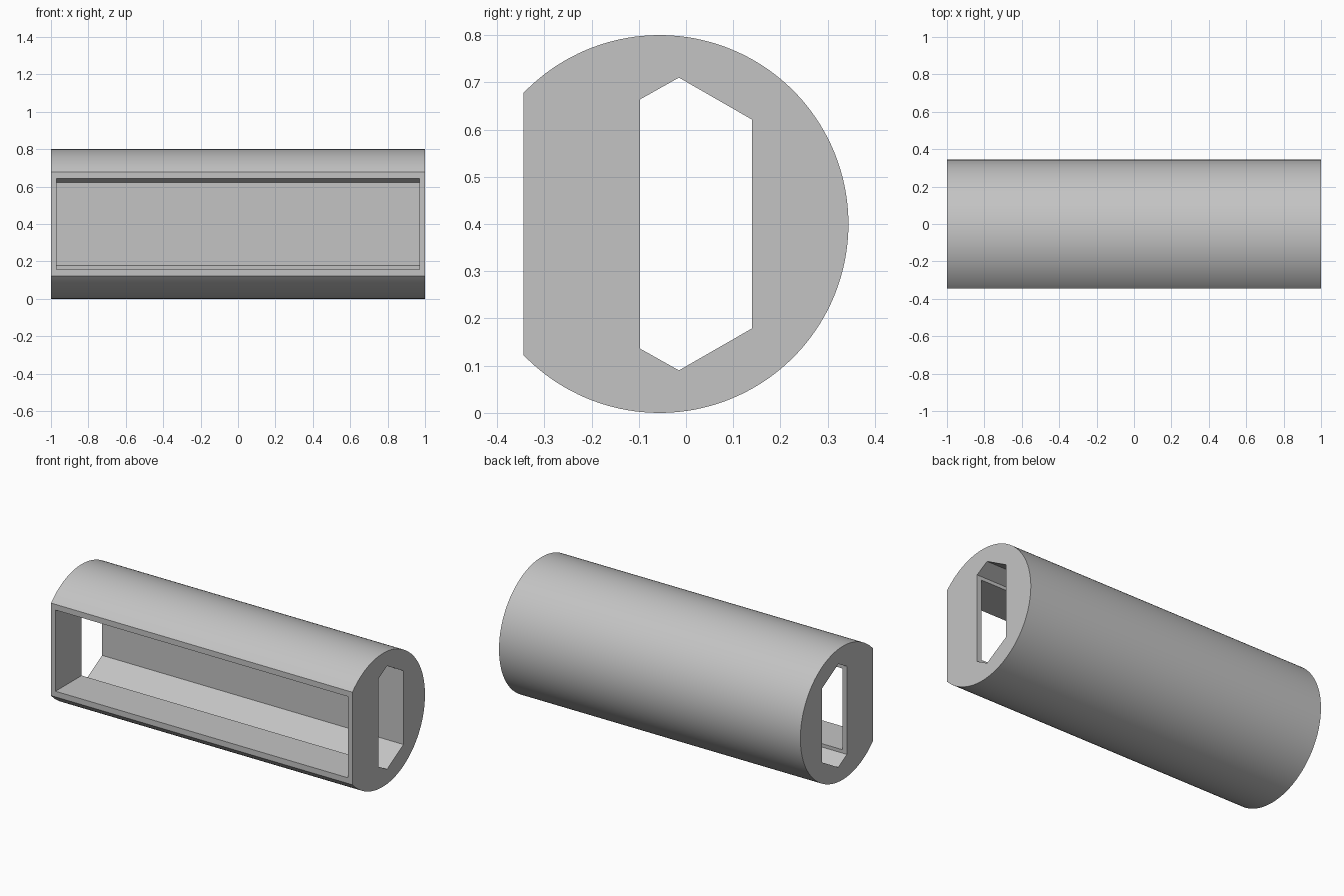
import bpy
import bmesh
from math import acos, cos, sin

cube = bpy.data.objects.get("Cube")
if cube:
    bpy.data.objects.remove(cube, do_unlink=True)

RADIUS, AXIS_Y, AXIS_Z = 0.4, -0.056, 0.4
FRONT_Y, SLOT_FRONT, SLOT_BACK = -0.344, -0.097, 0.14
HALF, RIM = 1.0, 0.03
ARC_STEPS = 120

grey = bpy.data.materials.new("plain grey")
grey.use_nodes = True
colour = (0.55, 0.55, 0.55, 1)
grey.diffuse_color = colour
grey.node_tree.nodes["Principled BSDF"].inputs["Base Color"].default_value = colour


def prism(name, profile, half):
    """Extrude a (y, z) profile along x from -half to half."""
    bm = bmesh.new()
    face = bm.faces.new([bm.verts.new((-half, y, z)) for y, z in profile])
    new = bmesh.ops.extrude_face_region(bm, geom=[face])["geom"]
    verts = [v for v in new if isinstance(v, bmesh.types.BMVert)]
    bmesh.ops.translate(bm, verts=verts, vec=(2 * half, 0, 0))
    bmesh.ops.recalc_face_normals(bm, faces=bm.faces)
    mesh = bpy.data.meshes.new(name)
    bm.to_mesh(mesh)
    bm.free()
    mesh.materials.append(grey)
    obj = bpy.data.objects.new(name, mesh)
    bpy.context.collection.objects.link(obj)
    return obj


def carve(target, cutter):
    """Subtract the cutter from the target and remove it."""
    mod = target.modifiers.new("carve", "BOOLEAN")
    mod.operation, mod.solver, mod.object = "DIFFERENCE", "EXACT", cutter
    cutter.hide_render = True
    bpy.context.view_layer.objects.active = target
    bpy.ops.object.modifier_apply(modifier=mod.name)
    bpy.data.objects.remove(cutter, do_unlink=True)


# Round tube body with a flat front
end = acos((FRONT_Y - AXIS_Y) / RADIUS)
angles = [-end + 2 * end * i / ARC_STEPS for i in range(ARC_STEPS + 1)]
body = prism("tube_body", [(AXIS_Y + RADIUS * cos(a), AXIS_Z + RADIUS * sin(a))
                           for a in angles], HALF)

# Six-sided slot running through both ends
upper = [(SLOT_BACK, 0.221), (-0.015, 0.31), (SLOT_FRONT, 0.264)]
slot = [(y, AXIS_Z + h) for y, h in upper]
slot += [(y, AXIS_Z - h) for y, h in reversed(upper)]
carve(body, prism("slot_cutter", slot, HALF + 0.1))

# Rectangular front window opening into the slot
h = RADIUS * sin(end) - RIM - 0.004
window = [(y, AXIS_Z + z) for y, z in
          ((FRONT_Y - 0.1, -h), (0, -h), (0, h), (FRONT_Y - 0.1, h))]
carve(body, prism("window_cutter", window, HALF - RIM))

# Smooth curved wall with sharp edges
bpy.ops.object.select_all(action="DESELECT")
body.select_set(True)
bpy.context.view_layer.objects.active = body
bpy.ops.object.shade_smooth_by_angle(angle=0.4)
